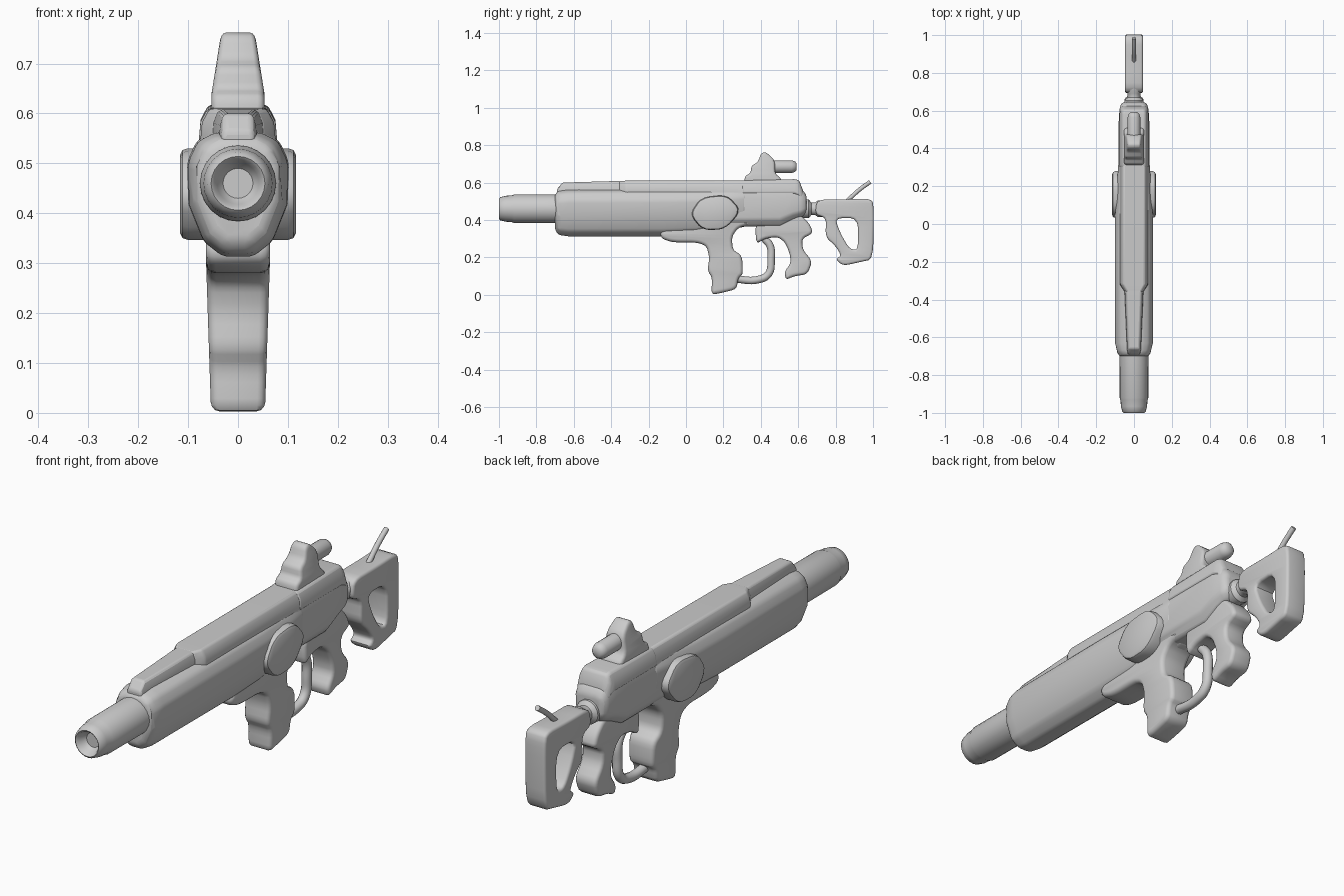
import bpy, bmesh, math
from mathutils import Vector

old = bpy.data.objects.get("Cube")
if old:
    bpy.data.objects.remove(old, do_unlink=True)

grey = bpy.data.materials.new("plain grey")
grey.use_nodes = True
COLOUR = (0.6, 0.6, 0.6, 1)
grey.diffuse_color = COLOUR
grey.node_tree.nodes["Principled BSDF"].inputs["Base Color"].default_value = COLOUR


def finish(ob, angle=40):
    bpy.ops.object.select_all(action='DESELECT')
    ob.select_set(True)
    bpy.context.view_layer.objects.active = ob
    ob.data.materials.clear()
    ob.data.materials.append(grey)
    bpy.ops.object.shade_smooth_by_angle(angle=math.radians(angle))
    return ob


def mesh_object(name, bm):
    bmesh.ops.recalc_face_normals(bm, faces=bm.faces)
    me = bpy.data.meshes.new(name)
    bm.to_mesh(me)
    bm.free()
    ob = bpy.data.objects.new(name, me)
    bpy.context.collection.objects.link(ob)
    return ob


def soften(pts, rounds=2):
    """Cut the corners of a closed outline."""
    pts = [Vector(p) for p in pts]
    for _ in range(rounds):
        pts = [a.lerp(b, t) for a, b in zip(pts, pts[1:] + pts[:1]) for t in (0.2, 0.8)]
    return pts


def skin(name, rings, bevel=0.0):
    """Join closed rings of points into a capped solid."""
    bm = bmesh.new()
    loops = [[bm.verts.new(p) for p in ring] for ring in rings]
    n = len(loops[0])
    for a, b in zip(loops, loops[1:]):
        for i in range(n):
            bm.faces.new((a[i], a[(i + 1) % n], b[(i + 1) % n], b[i]))
    bm.faces.new(loops[0])
    bm.faces.new(loops[-1])
    ob = mesh_object(name, bm)
    if bevel:
        mod = ob.modifiers.new("soft edges", 'BEVEL')
        mod.width, mod.segments, mod.angle_limit = bevel, 3, math.radians(25)
    return finish(ob)


def loft(name, shape, stations, bevel=0.012):
    """Half section (share of width, share of height) swept along y."""
    full = shape + [(-u, w) for u, w in reversed(shape)]
    rings = [[(u * hw, y, lo + w * (hi - lo)) for u, w in full]
             for y, hw, lo, hi in stations]
    return skin(name, rings, bevel)


def plate(name, outlines, half, rim, taper=None):
    """Side outline in (y, z), thickened along x with a rounded rim."""
    cu = bpy.data.curves.new(name, 'CURVE')
    cu.dimensions, cu.fill_mode = '2D', 'BOTH'
    cu.extrude, cu.bevel_depth, cu.bevel_resolution = half - rim, rim, 2
    cu.offset = -rim
    for outline in outlines:
        pts = soften(outline)
        sp = cu.splines.new('POLY')
        sp.points.add(len(pts) - 1)
        for q, p in zip(sp.points, pts):
            q.co = (p.x, p.y, 0, 1)
        sp.use_cyclic_u = True
    ob = bpy.data.objects.new(name, cu)
    bpy.context.collection.objects.link(ob)
    ob.rotation_euler = (math.pi / 2, 0, math.pi / 2)
    bpy.ops.object.select_all(action='DESELECT')
    ob.select_set(True)
    bpy.context.view_layer.objects.active = ob
    bpy.ops.object.convert(target='MESH')
    ob = bpy.context.object
    bpy.ops.object.transform_apply(location=False, rotation=True, scale=False)
    bm = bmesh.new()
    bm.from_mesh(ob.data)
    bmesh.ops.remove_doubles(bm, verts=bm.verts, dist=0.0002)
    for v in bm.verts:
        if taper:
            v.co.x *= taper(v.co.z)
    bmesh.ops.recalc_face_normals(bm, faces=bm.faces)
    bm.to_mesh(ob.data)
    bm.free()
    return finish(ob)


def lathe(name, profile, z, sides=24):
    """(y, radius) profile turned about an axis along y."""
    rings = [[(r * math.cos(math.tau * i / sides), y, z + r * math.sin(math.tau * i / sides))
              for i in range(sides)] for y, r in profile]
    return skin(name, rings)


def rod(name, path, radius):
    cu = bpy.data.curves.new(name, 'CURVE')
    cu.dimensions, cu.bevel_depth, cu.use_fill_caps = '3D', radius, True
    sp = cu.splines.new('BEZIER')
    sp.bezier_points.add(len(path) - 1)
    for q, (y, z) in zip(sp.bezier_points, path):
        q.co = (0, y, z)
        q.handle_left_type = q.handle_right_type = 'AUTO'
    ob = bpy.data.objects.new(name, cu)
    bpy.context.collection.objects.link(ob)
    bpy.ops.object.select_all(action='DESELECT')
    ob.select_set(True)
    bpy.context.view_layer.objects.active = ob
    bpy.ops.object.convert(target='MESH')
    return finish(bpy.context.object)


# Barrel with a shallow muzzle recess
lathe("barrel", [(-0.96, 0.03), (-0.975, 0.042), (-0.995, 0.048), (-1.0, 0.054), (-0.993, 0.062),
                 (-0.965, 0.069), (-0.93, 0.072), (-0.92, 0.076), (-0.6, 0.077)], 0.46)

# Main body
SECTION = [(0.3, 0), (0.68, 0.12), (0.98, 0.42), (1, 0.76), (0.8, 0.93), (0.45, 1)]
loft("body", SECTION, [(-0.7, 0.076, 0.345, 0.54), (-0.68, 0.09, 0.32, 0.555),
                       (-0.63, 0.1, 0.313, 0.562), (-0.12, 0.102, 0.313, 0.565),
                       (0.05, 0.1, 0.32, 0.565), (0.22, 0.09, 0.345, 0.57),
                       (0.32, 0.083, 0.365, 0.575)])
BOXY = [(0.6, 0), (0.95, 0.18), (1, 0.7), (0.85, 0.95), (0.5, 1)]
loft("receiver", BOXY, [(0.15, 0.084, 0.365, 0.57), (0.5, 0.082, 0.365, 0.58),
                        (0.57, 0.08, 0.4, 0.58), (0.625, 0.074, 0.42, 0.56),
                        (0.645, 0.06, 0.44, 0.53)])

# Top rails
RAIL = [(1, 0), (0.95, 0.6), (0.75, 1)]
loft("front_rail", RAIL, [(-0.69, 0.034, 0.54, 0.565), (-0.66, 0.038, 0.54, 0.6),
                          (-0.38, 0.05, 0.54, 0.608), (-0.3, 0.055, 0.54, 0.608)], 0.008)
loft("top_cover", RAIL, [(-0.36, 0.05, 0.54, 0.608), (-0.32, 0.076, 0.54, 0.61),
                         (0.33, 0.076, 0.54, 0.612)], 0.008)
loft("rear_cover", RAIL, [(0.3, 0.079, 0.54, 0.612), (0.58, 0.079, 0.54, 0.618),
                          (0.605, 0.077, 0.53, 0.612), (0.625, 0.072, 0.5, 0.56)], 0.01)

# Rounded side bosses
for side, label in ((1, "left"), (-1, "right")):
    outline = soften([(0.02, 0.43), (0.08, 0.52), (0.22, 0.535), (0.295, 0.45),
                      (0.21, 0.35), (0.09, 0.345)])
    rings = [[(side * x, 0.155 + (p.x - 0.155) * s, 0.44 + (p.y - 0.44) * s) for p in outline]
             for x, s in ((0.06, 1), (0.1, 1), (0.111, 0.96), (0.116, 0.86))]
    skin(label + "_boss", rings)

# Magazine with its housing, narrowing downward
plate("magazine", [[(-0.14, 0.34), (-0.13, 0.3), (-0.07, 0.28), (0.06, 0.28), (0.11, 0.26),
                    (0.125, 0.2), (0.115, 0.13), (0.14, 0.09), (0.135, 0), (0.19, 0.01),
                    (0.27, 0.03), (0.28, 0.09), (0.305, 0.11), (0.3, 0.21), (0.25, 0.24),
                    (0.245, 0.31), (0.28, 0.36), (0.36, 0.38), (0.3, 0.42), (0, 0.42)]],
      0.06, 0.018, lambda z: 0.9 + 0.55 * min(z, 0.32))

# Trigger guard, trigger hook and rear grip
rod("trigger_guard", [(0.26, 0.085), (0.38, 0.08), (0.44, 0.11), (0.455, 0.19), (0.45, 0.26),
                      (0.415, 0.31), (0.4, 0.37)], 0.02)
plate("rear_grip", [[(0.37, 0.39), (0.375, 0.27), (0.42, 0.3), (0.49, 0.31), (0.53, 0.28),
                     (0.555, 0.22), (0.56, 0.17), (0.525, 0.12), (0.535, 0.08), (0.58, 0.1),
                     (0.65, 0.11), (0.675, 0.18), (0.625, 0.24), (0.62, 0.3), (0.68, 0.33),
                     (0.66, 0.38), (0.61, 0.43), (0.5, 0.44)]], 0.05, 0.016)

# Stock neck and looped stock
lathe("stock_neck", [(0.6, 0.05), (0.655, 0.05), (0.67, 0.034), (0.69, 0.034),
                     (0.705, 0.044), (0.76, 0.044)], 0.46, 16)
plate("stock", [[(0.7, 0.51), (0.85, 0.51), (0.995, 0.515), (1.005, 0.45), (1.0, 0.19),
                 (0.93, 0.175), (0.84, 0.155), (0.8, 0.19), (0.83, 0.21), (0.8, 0.26),
                 (0.745, 0.31), (0.75, 0.41), (0.69, 0.43)],
                [(0.795, 0.41), (0.92, 0.41), (0.92, 0.24), (0.875, 0.245), (0.83, 0.32)]],
      0.048, 0.012)
rod("antenna", [(0.86, 0.5), (0.925, 0.56), (0.985, 0.604)], 0.011)

# Sight block and its tube
plate("sight_block", [[(0.31, 0.58), (0.315, 0.635), (0.345, 0.65), (0.35, 0.69), (0.385, 0.71),
                       (0.4, 0.755), (0.425, 0.765), (0.475, 0.72), (0.475, 0.65), (0.51, 0.62),
                       (0.51, 0.58)]], 0.053, 0.014,
      lambda z: 1 - 3.0 * max(0, z - 0.64))
lathe("sight_tube", [(0.42, 0.034), (0.565, 0.034), (0.583, 0.028), (0.592, 0.016)], 0.685, 16)
